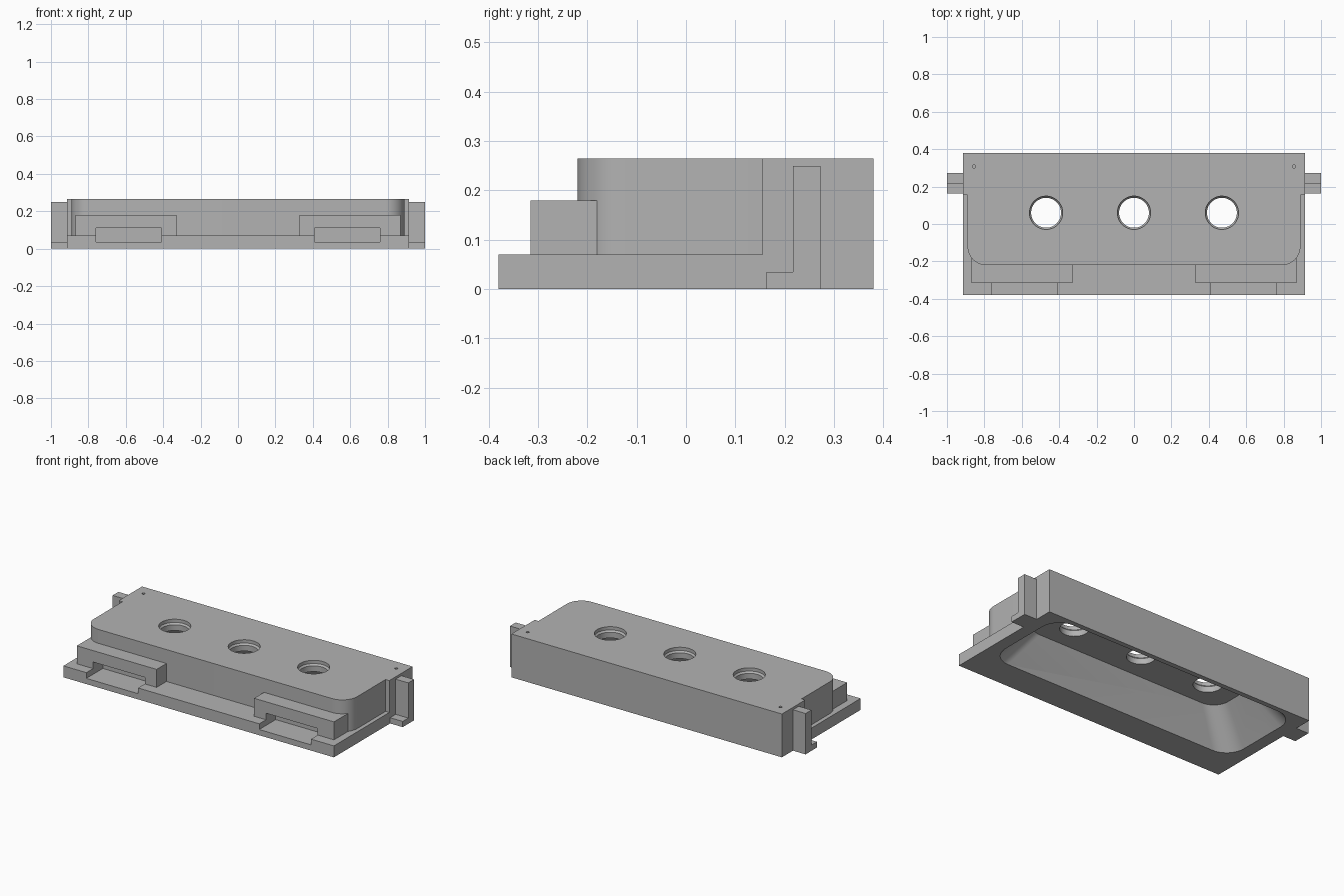
import bpy, bmesh, math

cube = bpy.data.objects.get("Cube")
if cube:
    bpy.data.objects.remove(cube, do_unlink=True)

grey = bpy.data.materials.new("plain grey")
grey.use_nodes = True
colour = (0.45, 0.45, 0.45, 1)
grey.diffuse_color = colour
grey.node_tree.nodes["Principled BSDF"].inputs["Base Color"].default_value = colour


def arc(cx, cy, r, start, end, steps):
    return [(cx + r * math.cos(math.radians(start + (end - start) * i / steps)),
             cy + r * math.sin(math.radians(start + (end - start) * i / steps)))
            for i in range(steps + 1)]


def circle(cx, cy, r, steps=48):
    return arc(cx, cy, r, 0, 360, steps)[:-1]


def rounded_rect(half, y0, y1, r, steps=10):
    return (arc(half - r, y1 - r, r, 0, 90, steps) + arc(r - half, y1 - r, r, 90, 180, steps)
            + arc(r - half, y0 + r, r, 180, 270, steps) + arc(half - r, y0 + r, r, 270, 360, steps))


def loft(name, sections):
    """Closed solid through (outline, height) sections, bottom to top."""
    bm = bmesh.new()
    rings = [[bm.verts.new((x, y, z)) for x, y in outline] for outline, z in sections]
    for low, high in zip(rings, rings[1:]):
        for i in range(len(low)):
            j = (i + 1) % len(low)
            bm.faces.new((low[i], low[j], high[j], high[i]))
    bm.faces.new(rings[0][::-1])
    bm.faces.new(rings[-1])
    bmesh.ops.recalc_face_normals(bm, faces=bm.faces)
    mesh = bpy.data.meshes.new(name)
    bm.to_mesh(mesh)
    bm.free()
    obj = bpy.data.objects.new(name, mesh)
    bpy.context.collection.objects.link(obj)
    mesh.materials.append(grey)
    return obj


def box(name, x0, x1, y0, y1, z0, z1):
    x0, x1 = sorted((x0, x1))
    outline = [(x0, y0), (x1, y0), (x1, y1), (x0, y1)]
    return loft(name, [(outline, z0), (outline, z1)])


def combine(obj, tool, operation):
    mod = obj.modifiers.new("shape", 'BOOLEAN')
    mod.operation, mod.solver, mod.object = operation, 'EXACT', tool
    bpy.context.view_layer.objects.active = obj
    bpy.ops.object.modifier_apply(modifier=mod.name)
    bpy.data.objects.remove(tool, do_unlink=True)


# Housing with rounded front corners and a wider back block, on a base plate
TOP = 0.265
outline = ([(0.915, 0.155), (0.915, 0.38), (-0.915, 0.38), (-0.915, 0.155), (-0.89, 0.155)]
           + arc(-0.79, -0.12, 0.1, 180, 270, 12) + arc(0.79, -0.12, 0.1, 270, 360, 12)
           + [(0.89, 0.155)])
housing = loft("housing", [(outline, 0), (outline, TOP)])
combine(housing, box("base_plate", -0.915, 0.915, -0.38, 0.38, 0, 0.07), 'UNION')

# Tapered hollow open at the bottom
hollow = [(rounded_rect(0.857, -0.209, 0.36, 0.122), -0.02),
          (rounded_rect(0.67, -0.11, 0.25, 0.1), 0.2)]
combine(housing, loft("hollow", hollow), 'DIFFERENCE')

# Three round openings with a slightly wider rim
for x in (-0.47, 0, 0.47):
    sections = [(circle(x, 0.06, r), z) for r, z in
                ((0.08, 0.15), (0.08, 0.235), (0.089, 0.245), (0.089, 0.3))]
    combine(housing, loft("opening", sections), 'DIFFERENCE')

parts = [housing]
for side, label in ((1, "left"), (-1, "right")):
    # Pin hole near the back corner
    pin = circle(side * 0.855, 0.308, 0.009, 12)
    combine(housing, loft("pin_hole", [(pin, 0.24), (pin, 0.3)]), 'DIFFERENCE')

    # Front clip block, with a slot running through it and the plate
    clip = box(label + "_clip_block", side * 0.33, side * 0.87, -0.315, -0.175, 0.07, 0.18)
    for target in (housing, clip):
        slot = box("slot", side * 0.41, side * 0.76, -0.5, -0.221, 0.035, 0.11)
        combine(target, slot, 'DIFFERENCE')

    # Side tab with a low foot
    tab = box(label + "_side_tab", side * 0.9, side, 0.217, 0.273, 0, 0.25)
    foot = box(label + "_tab_foot", side * 0.9, side, 0.163, 0.217, 0, 0.035)
    parts += [clip, tab, foot]

# Smooth the curves, keep the edges crisp
bpy.ops.object.select_all(action='DESELECT')
for part in parts:
    part.select_set(True)
bpy.context.view_layer.objects.active = housing
bpy.ops.object.shade_smooth_by_angle(angle=math.radians(25))
